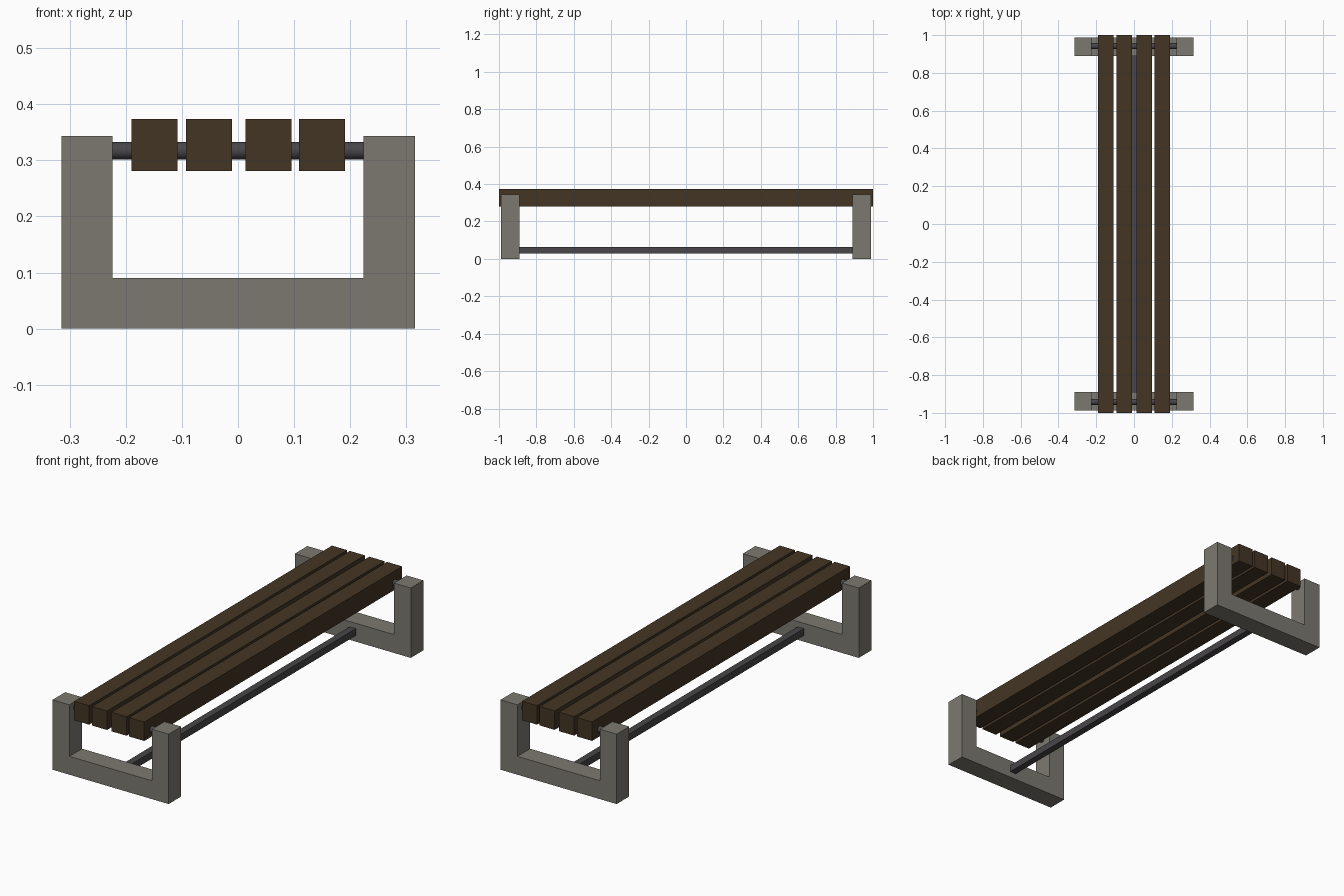
import bpy, bmesh, math

if "Cube" in bpy.data.objects:
    bpy.data.objects.remove(bpy.data.objects["Cube"])


def material(name, rgb):
    m = bpy.data.materials.new(name)
    lin = [(c / 255 / 12.92) if c < 10 else ((c / 255 + 0.055) / 1.055) ** 2.4 for c in rgb]
    m.diffuse_color = (*lin, 1)
    m.use_nodes = True
    m.node_tree.nodes["Principled BSDF"].inputs["Base Color"].default_value = m.diffuse_color
    return m


concrete = material("concrete grey", (124, 121, 112))
wood = material("dark brown wood", (68, 53, 36))
metal = material("dark grey metal", (72, 70, 72))


def finish(bm, name, mat):
    bmesh.ops.recalc_face_normals(bm, faces=bm.faces)
    mesh = bpy.data.meshes.new(name)
    bm.to_mesh(mesh)
    bm.free()
    mesh.materials.append(mat)
    ob = bpy.data.objects.new(name, mesh)
    bpy.context.collection.objects.link(ob)
    return ob


def box(name, x0, x1, y0, y1, z0, z1, mat):
    bm = bmesh.new()
    bmesh.ops.create_cube(bm, size=1)
    for v in bm.verts:
        v.co = (x1 if v.co.x > 0 else x0, y1 if v.co.y > 0 else y0, z1 if v.co.z > 0 else z0)
    return finish(bm, name, mat)


# U-shaped profile of the end frames
W, IN, H, BASE = 0.315, 0.224, 0.343, 0.09
profile = [(-W, 0), (W, 0), (W, H), (IN, H), (IN, BASE), (-IN, BASE), (-IN, H), (-W, H)]

for side, label in ((-1, "front"), (1, "back")):
    # End frame
    bm = bmesh.new()
    face = bm.faces.new([bm.verts.new((x, side * 0.89, z)) for x, z in profile])
    ext = bmesh.ops.extrude_face_region(bm, geom=[face])
    for v in ext["geom"]:
        if isinstance(v, bmesh.types.BMVert):
            v.co.y = side * 0.988
    finish(bm, label + "_frame", concrete)

    # Rod carrying the slats between the uprights
    bpy.ops.mesh.primitive_cylinder_add(vertices=32, radius=0.0155, depth=2 * IN + 0.01,
                                        location=(0, side * 0.942, 0.317),
                                        rotation=(0, math.pi / 2, 0))
    rod = bpy.context.object
    rod.name = label + "_rod"
    rod.data.materials.append(metal)
    bpy.ops.object.shade_smooth_by_angle()

# Seat slats
for i, x in enumerate((-0.149, -0.052, 0.054, 0.15)):
    box(f"seat_slat_{i + 1}", x - 0.041, x + 0.041, -1, 1, 0.281, 0.374, wood)

# Long tie bar between the frames
box("tie_bar", -0.017, 0.017, -0.895, 0.895, 0.03, 0.064, metal)
